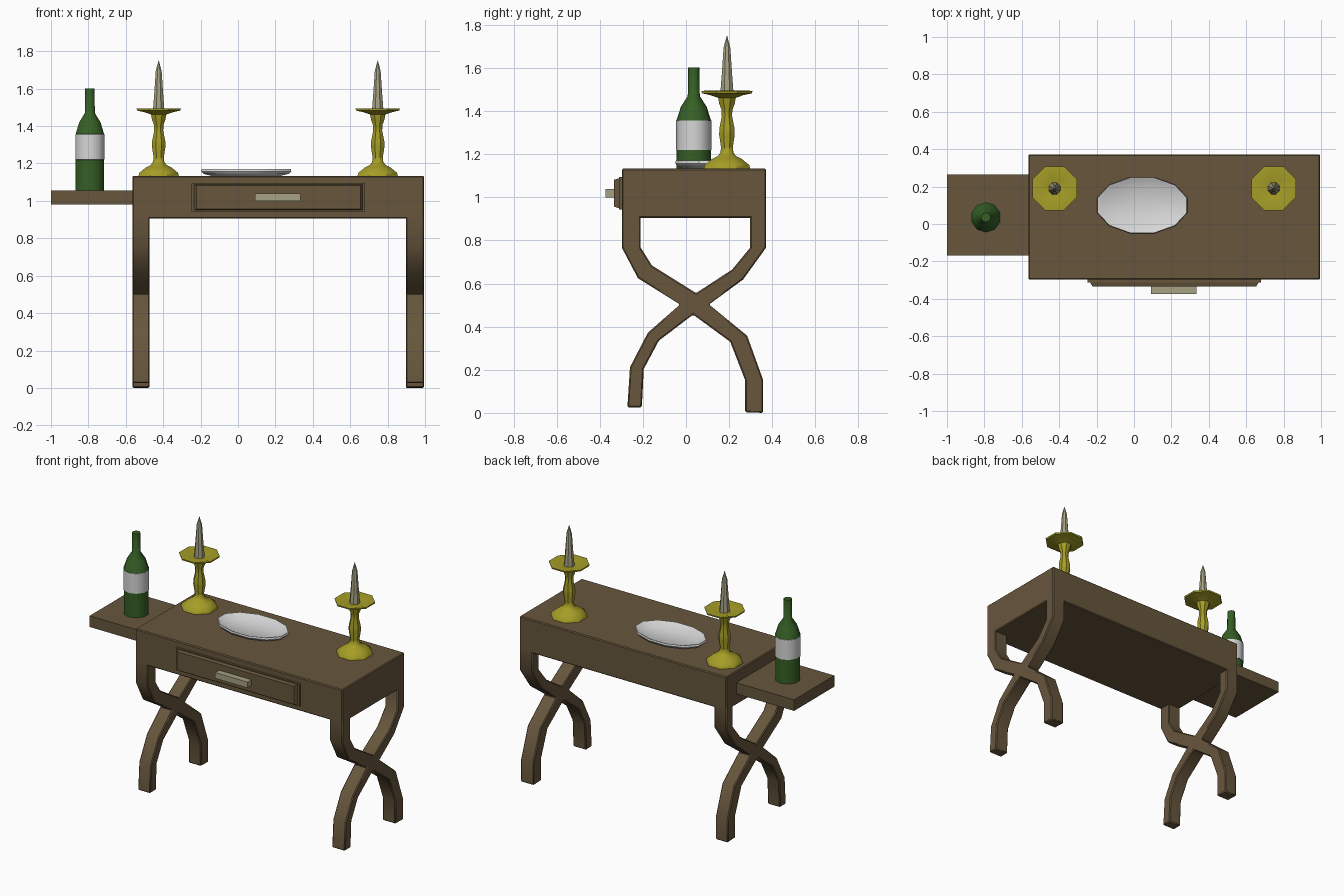
import bpy, bmesh, math
from mathutils import Vector

if "Cube" in bpy.data.objects:
    bpy.data.objects.remove(bpy.data.objects["Cube"])


def material(name, rgb):
    m = bpy.data.materials.new(name)
    m.diffuse_color = (*rgb, 1)
    m.use_nodes = True
    m.node_tree.nodes["Principled BSDF"].inputs["Base Color"].default_value = m.diffuse_color
    return m


WOOD = material("brown wood", (0.135, 0.093, 0.046))
GOLD = material("brass yellow", (0.38, 0.34, 0.02))
GREEN = material("bottle green", (0.036, 0.115, 0.018))
WHITE = material("white", (0.68, 0.68, 0.68))
CREAM = material("cream", (0.38, 0.36, 0.23))


def finish(bm, name, mats, angle):
    bmesh.ops.recalc_face_normals(bm, faces=bm.faces)
    me = bpy.data.meshes.new(name)
    bm.to_mesh(me)
    bm.free()
    ob = bpy.data.objects.new(name, me)
    bpy.context.collection.objects.link(ob)
    for m in mats:
        me.materials.append(m)
    if angle:
        bpy.ops.object.select_all(action='DESELECT')
        ob.select_set(True)
        bpy.context.view_layer.objects.active = ob
        bpy.ops.object.shade_smooth_by_angle(angle=math.radians(angle))
    return ob


def bevel_sharp(bm, width):
    bm.normal_update()
    edges = [e for e in bm.edges if e.calc_face_angle(0) > math.radians(50)]
    bmesh.ops.bevel(bm, geom=edges, offset=width, segments=1,
                    affect='EDGES', profile=0.5)


def box(name, lo, hi, mat, bevel=0):
    bm = bmesh.new()
    bmesh.ops.create_cube(bm, size=1)
    lo, hi = Vector(lo), Vector(hi)
    for v in bm.verts:
        v.co = (lo + hi) / 2 + v.co * (hi - lo)
    if bevel:
        bevel_sharp(bm, bevel)
    return finish(bm, name, [mat], 0)


def lathe(name, profile, centre, n, mats, scale=(1, 1), angle=40, rule=None):
    """Turn a (radius, z) profile around a vertical axis; r = 0 makes a point."""
    bm = bmesh.new()
    rings = []
    for r, z in profile:
        count = 1 if r == 0 else n
        rings.append([bm.verts.new((
            centre[0] + scale[0] * r * math.cos(2 * math.pi * (i + 0.5) / n),
            centre[1] + scale[1] * r * math.sin(2 * math.pi * (i + 0.5) / n), z))
            for i in range(count)])
    for a, b in zip(rings, rings[1:]):
        for i in range(n):
            j = (i + 1) % n
            quad = [a[i % len(a)], a[j % len(a)], b[j % len(b)], b[i % len(b)]]
            bm.faces.new(list(dict.fromkeys(quad)))
    for ring in (rings[0], rings[-1]):
        if len(ring) > 1:
            bm.faces.new(ring)
    if rule:
        for f in bm.faces:
            f.material_index = rule(f.calc_center_median())
    return finish(bm, name, mats, angle)


# Table body and side shelf
box("table_body", (-0.565, -0.298, 0.905), (0.995, 0.372, 1.134), WOOD, 0.006)
box("side_shelf", (-1.0, -0.168, 0.98), (-0.56, 0.265, 1.056), WOOD)

# Crossed legs: one side profile (y, z) extruded along x
LEG = [(-0.298, 0.91), (-0.298, 0.767), (-0.223, 0.625), (-0.028, 0.503),
       (-0.177, 0.372), (-0.26, 0.212), (-0.272, 0.026), (-0.205, 0.026),
       (-0.196, 0.204), (-0.126, 0.335), (0.033, 0.456), (0.205, 0.33),
       (0.274, 0.153), (0.274, 0.003), (0.358, 0.0), (0.358, 0.153),
       (0.284, 0.358), (0.107, 0.503), (0.265, 0.619), (0.372, 0.767),
       (0.372, 0.91), (0.298, 0.91), (0.298, 0.767), (0.214, 0.665),
       (0.047, 0.556), (-0.158, 0.684), (-0.21, 0.767), (-0.21, 0.91)]


def crossed_leg(name, x0, x1):
    # The two upper arms are joined by a thin strip hidden inside the body
    pts = [(y, 0.93 if z == 0.91 and abs(y) > 0.297 else z) for y, z in LEG]
    pts = [(y, 0.915 if abs(z - 0.91) < 0.001 else z) for y, z in pts]
    bm = bmesh.new()
    face = bm.faces.new([bm.verts.new((x0, y, z)) for y, z in pts[:21]] +
                        [bm.verts.new((x0, y, z)) for y, z in pts[21:]])
    ext = bmesh.ops.extrude_face_region(bm, geom=[face])
    for v in ext["geom"]:
        if isinstance(v, bmesh.types.BMVert):
            v.co.x = x1
    bmesh.ops.recalc_face_normals(bm, faces=bm.faces)
    # The extrusion may keep or drop the first cap; close it if open
    rim = [e for e in bm.edges if e.is_boundary]
    if rim:
        bmesh.ops.holes_fill(bm, edges=rim)
    bevel_sharp(bm, 0.006)
    finish(bm, name, [WOOD], 40)


crossed_leg("left_crossed_leg", -0.565, -0.472)
crossed_leg("right_crossed_leg", 0.897, 0.995)

# Drawer front with sloping edges, and its handle
drawer = box("drawer_front", (-0.248, -0.333, 0.943), (0.68, -0.29, 1.094), WOOD)
for v in drawer.data.vertices:
    if v.co.y < -0.3:
        v.co.x += 0.026 if v.co.x < 0 else -0.026
        v.co.z += 0.014 if v.co.z < 1 else -0.012
box("drawer_frame", (-0.248, -0.312, 0.943), (0.68, -0.29, 1.094), WOOD)
box("drawer_handle", (0.09, -0.374, 1.0), (0.334, -0.33, 1.04), CREAM)

# Oval plate
lathe("plate", [(0.75, 1.133), (0.95, 1.145), (1.0, 1.158), (0.985, 1.17),
                (0.92, 1.166), (0.72, 1.148), (0, 1.145)],
      (0.044, 0.1), 12, [WHITE], scale=(0.25, 0.155))

# Bottle with a label band
lathe("bottle", [(0.08, 1.055), (0.08, 1.22), (0.082, 1.221), (0.082, 1.356),
                 (0.08, 1.357), (0.06, 1.42), (0.028, 1.47), (0.026, 1.602)],
      (-0.792, 0.036), 10, [GREEN, WHITE],
      rule=lambda c: 1 if 1.2205 < c.z < 1.3565 else 0)

# Pair of candlesticks with candles
for side, x in (("left", -0.424), ("right", 0.747)):
    lathe(side + "_candlestick",
          [(0.117, 1.132), (0.112, 1.15), (0.075, 1.178), (0.045, 1.192),
           (0.032, 1.21), (0.03, 1.235), (0.039, 1.29), (0.038, 1.32),
           (0.026, 1.375), (0.027, 1.405), (0.039, 1.435), (0.044, 1.462),
           (0.085, 1.475), (0.126, 1.483), (0.128, 1.493), (0.115, 1.495),
           (0.045, 1.478)],
          (x, 0.19), 8, [GOLD])
    lathe(side + "_candle", [(0.034, 1.475), (0.026, 1.57), (0.017, 1.695), (0, 1.753)],
          (x, 0.19), 8, [CREAM])
